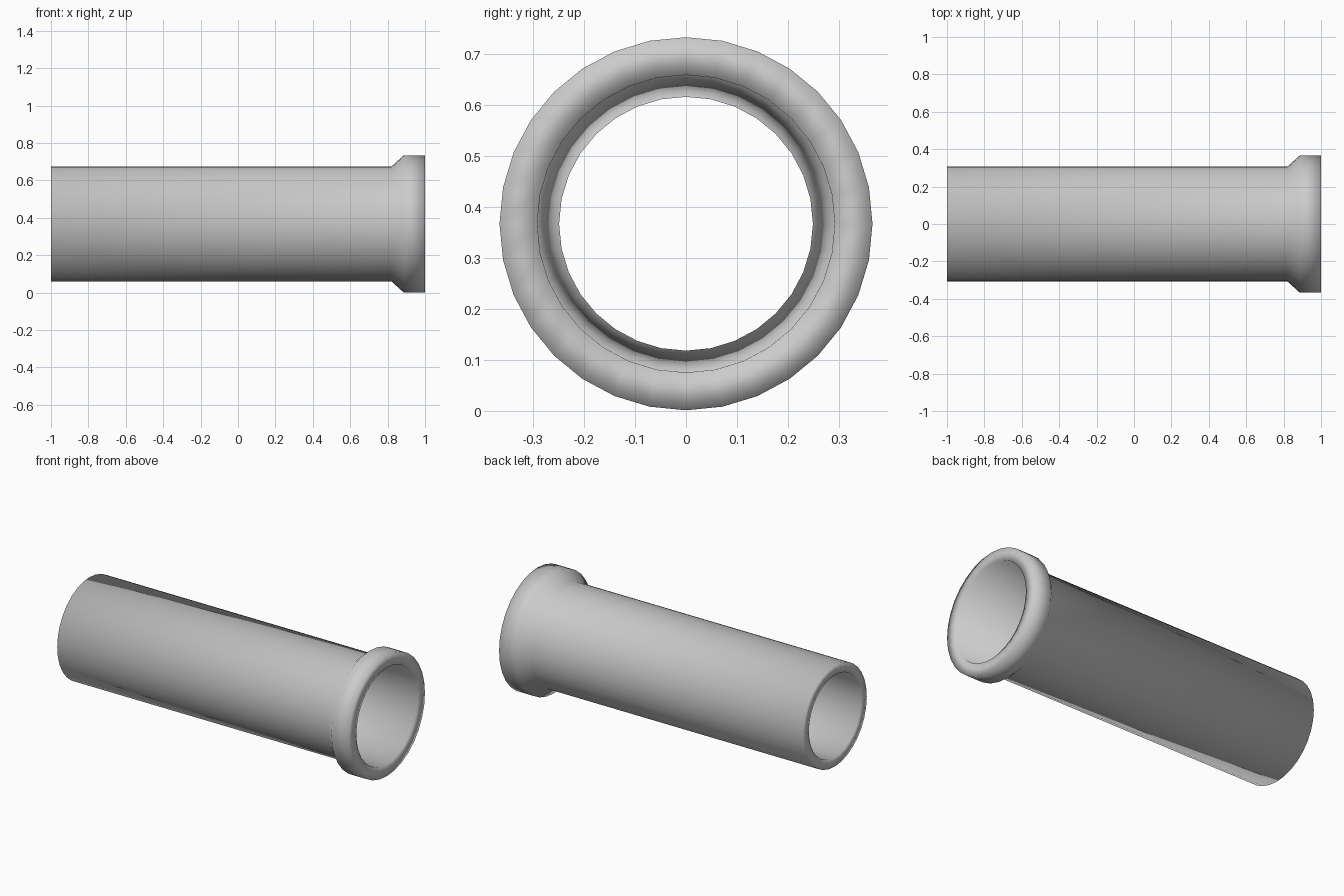
import bpy, bmesh
from math import cos, sin, tau

if "Cube" in bpy.data.objects:
    bpy.data.objects.remove(bpy.data.objects["Cube"])

SIDES = 32
CENTRE_Z = 0.367

# Closed wall profile as (x, radius): outer wall, collar, mouth, tapered bore
profile = [(-1.0, 0.307), (0.82, 0.307), (0.885, 0.366), (1.0, 0.366),
           (1.0, 0.292), (-1.0, 0.249)]

bm = bmesh.new()
rings = [[bm.verts.new((x, r * sin(tau * i / SIDES), CENTRE_Z + r * cos(tau * i / SIDES)))
          for i in range(SIDES)] for x, r in profile]

# Skin neighbouring rings, closing the profile back to its start
for a, b in zip(rings, rings[1:] + rings[:1]):
    for i in range(SIDES):
        j = (i + 1) % SIDES
        bm.faces.new((a[i], a[j], b[j], b[i]))
bmesh.ops.recalc_face_normals(bm, faces=bm.faces)
for f in bm.faces:
    f.smooth = True

mesh = bpy.data.meshes.new("collared_pipe")
bm.to_mesh(mesh)
bm.free()
pipe = bpy.data.objects.new("collared_pipe", mesh)
bpy.context.collection.objects.link(pipe)
